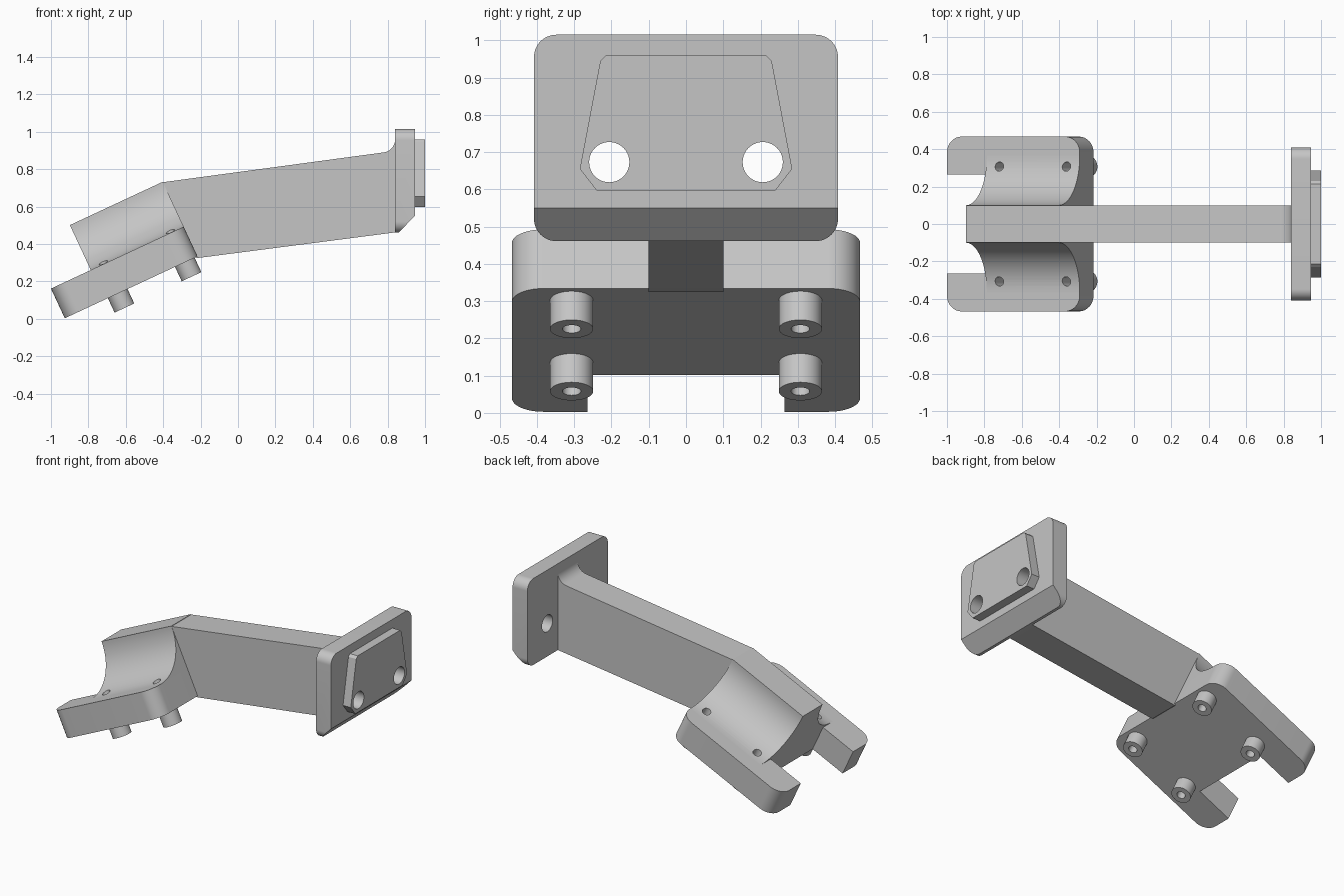
import bpy, bmesh, math
from mathutils import Vector

cube = bpy.data.objects.get("Cube")
if cube:
    bpy.data.objects.remove(cube, do_unlink=True)

GREY = (0.56, 0.56, 0.56, 1)
grey = bpy.data.materials.new("plain grey")
grey.use_nodes = True
grey.diffuse_color = GREY
grey.node_tree.nodes["Principled BSDF"].inputs["Base Color"].default_value = GREY

X, Y, Z = Vector((1, 0, 0)), Vector((0, 1, 0)), Vector((0, 0, 1))
ZERO = Vector((0, 0, 0))

# Tilted frame of the mounting plate: U along it, N out of its top
TILT = math.radians(25)
U = Vector((math.cos(TILT), 0, math.sin(TILT)))
N = Vector((-math.sin(TILT), 0, math.cos(TILT)))
BASE = Vector((-0.926, 0, 0.003))
LENGTH, THICK, WEB_TOP, NOTCH = 0.783, 0.175, 0.44, 0.235


def outline(corners, steps=14):
    """Turn (x, y[, radius]) corners into a polygon with rounded corners."""
    pts = []
    for i, corner in enumerate(corners):
        p = Vector(corner[:2])
        r = corner[2] if len(corner) > 2 else 0
        new = [p]
        if r:
            d1 = (Vector(corners[i - 1][:2]) - p).normalized()
            d2 = (Vector(corners[(i + 1) % len(corners)][:2]) - p).normalized()
            ang = d1.angle(d2)
            c = p + (d1 + d2).normalized() * r / math.sin(ang / 2)
            t = r / math.tan(ang / 2)
            a, b, phi = p + d1 * t - c, p + d2 * t - c, math.pi - ang
            new = [c + (a * math.sin((1 - k / steps) * phi) + b * math.sin(k / steps * phi))
                   / math.sin(phi) for k in range(steps + 1)]
        for q in new:
            if all((q - o).length > 1e-4 for o in pts):
                pts.append(q)
    return pts


def prism(name, pts, origin, a, b, c, lo, hi):
    """Extrude a polygon lying in the a-b plane along c."""
    bm = bmesh.new()
    rings = [[bm.verts.new(origin + a * p[0] + b * p[1] + c * h) for p in pts] for h in (lo, hi)]
    bm.faces.new(rings[0])
    bm.faces.new(rings[1])
    for i in range(len(pts)):
        j = (i + 1) % len(pts)
        bm.faces.new((rings[0][i], rings[0][j], rings[1][j], rings[1][i]))
    bmesh.ops.recalc_face_normals(bm, faces=bm.faces)
    mesh = bpy.data.meshes.new(name)
    bm.to_mesh(mesh)
    bm.free()
    obj = bpy.data.objects.new(name, mesh)
    bpy.context.collection.objects.link(obj)
    return obj


def rod(name, cx, cy, r, origin, a, b, c, lo, hi, n=40):
    ring = [(cx + r * math.cos(k * math.tau / n), cy + r * math.sin(k * math.tau / n))
            for k in range(n)]
    return prism(name, ring, origin, a, b, c, lo, hi)


def cut(obj, cutters):
    """Subtract the cutters and bake the result."""
    for cutter in cutters:
        cutter.hide_render = True
        mod = obj.modifiers.new("cut", 'BOOLEAN')
        mod.operation, mod.solver, mod.object = 'DIFFERENCE', 'EXACT', cutter
    graph = bpy.context.evaluated_depsgraph_get()
    mesh = bpy.data.meshes.new_from_object(obj.evaluated_get(graph))
    obj.modifiers.clear()
    obj.data = mesh


# Mounting plate with an open notch
W, R, S = 0.467, 0.085, 0.265
plate = prism("mounting_plate", outline([
    (0, -W, R), (LENGTH, -W, R), (LENGTH, W, R), (0, W, R),
    (0, S), (NOTCH, S), (NOTCH, -S), (0, -S)]), BASE, U, Y, N, 0, THICK)

# Saddle: web with a wide hollow fillet on either side
F = WEB_TOP - THICK
foot = 0.1 + F
saddle = prism("saddle", outline([
    (-foot, THICK), (foot, THICK), (0.1, THICK, F), (0.1, WEB_TOP),
    (-0.1, WEB_TOP), (-0.1, THICK, F)], 24), BASE, Y, N, U, NOTCH, LENGTH)

# Screw bosses under the plate, drilled through plate and saddle
spots = [(u, y) for u in (0.312, 0.708) for y in (-0.307, 0.307)]
bosses = [rod("screw_boss", u, y, 0.058, BASE, U, Y, N, -0.085, 0.01) for u, y in spots]
drills = [rod("drill", u, y, 0.025, BASE, U, Y, N, -0.2, 0.4, 24) for u, y in spots]
cut(plate, drills)
cut(saddle, drills)
for boss, drill in zip(bosses, drills):
    cut(boss, [drill])

# Arm running up to the flange, with a small fillet at the top
start = [BASE + U * u + N * n for u, n in ((0.776, -0.007), (0.7, 0.1), (0.775, WEB_TOP))]
arm = prism("arm", outline([(p.x, p.z) for p in start] + [
    (0.84, 0.898, 0.07), (0.84, 0.98), (0.86, 0.98), (0.86, 0.466), (0.84, 0.462)]),
    ZERO, X, Z, Y, -0.1, 0.1)

# Flange with rounded corners and a chamfered lower edge
H = 0.408
flange = prism("flange", outline([
    (-H, 0.461, 0.06), (H, 0.461, 0.06), (H, 1.015, 0.06), (-H, 1.015, 0.06)]),
    ZERO, Y, Z, X, 0.84, 0.945)
chamfer = prism("chamfer", [(0.859, 0.461), (0.945, 0.55), (1.05, 0.55), (1.05, 0.4),
                            (0.8, 0.4)], ZERO, X, Z, Y, -0.6, 0.6)

# Raised locating pad on the flange
half = [(0.24, 0.597), (0.285, 0.655), (0.23, 0.945), (0.215, 0.96)]
pad = prism("locating_pad", half + [(-y, z) for y, z in reversed(half)],
            ZERO, Y, Z, X, 0.945, 1.0)

# Bolt holes through flange and pad
bolts = [rod("bolt_drill", y, 0.673, 0.054, ZERO, Y, Z, X, 0.7, 1.2) for y in (-0.206, 0.206)]
cut(flange, [chamfer] + bolts)
cut(pad, bolts)

for helper in drills + bolts + [chamfer]:
    bpy.data.objects.remove(helper, do_unlink=True)

# Colour and shading
bpy.ops.object.select_all(action='DESELECT')
for obj in [plate, saddle, arm, flange, pad] + bosses:
    obj.data.materials.clear()
    obj.data.materials.append(grey)
    for poly in obj.data.polygons:
        poly.material_index = 0
    obj.select_set(True)
bpy.context.view_layer.objects.active = plate
bpy.ops.object.shade_smooth_by_angle(angle=math.radians(30))
